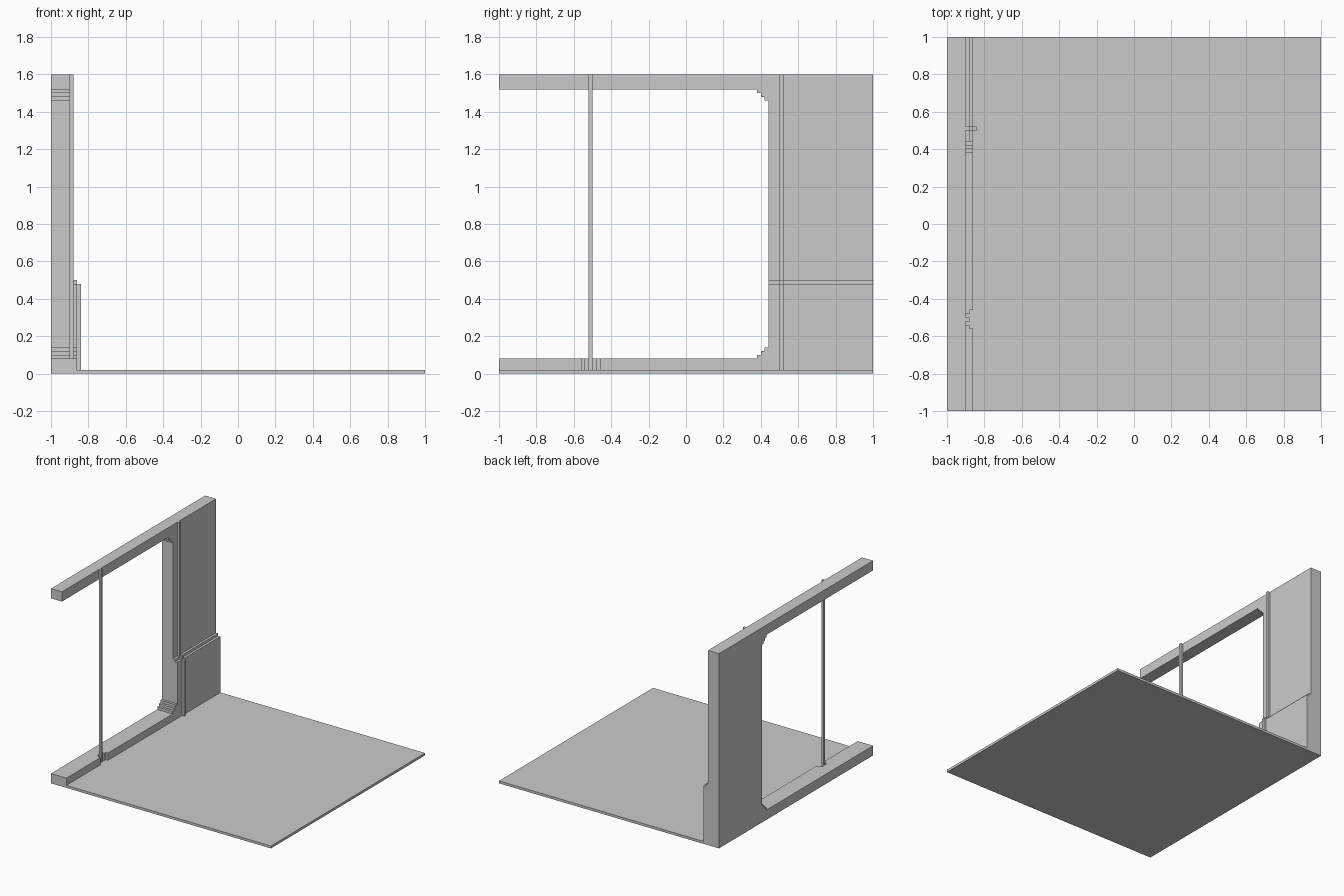
import bpy, bmesh

if "Cube" in bpy.data.objects:
    bpy.data.objects.remove(bpy.data.objects["Cube"])

FLOOR = 0.02     # floor thickness
SILL = 0.08      # top of the low sill
TOP = 1.6        # wall height
LINTEL = 1.52    # underside of the top beam


def prism(name, profile, x0, x1):
    """Extrude a (y, z) outline along x."""
    bm = bmesh.new()
    face = bm.faces.new([bm.verts.new((x0, y, z)) for y, z in profile])
    new = bmesh.ops.extrude_face_region(bm, geom=[face])["geom"]
    verts = [v for v in new if isinstance(v, bmesh.types.BMVert)]
    bmesh.ops.translate(bm, verts=verts, vec=(x1 - x0, 0, 0))
    bmesh.ops.recalc_face_normals(bm, faces=bm.faces)
    mesh = bpy.data.meshes.new(name)
    bm.to_mesh(mesh)
    bm.free()
    obj = bpy.data.objects.new(name, mesh)
    bpy.context.collection.objects.link(obj)
    return obj


def box(name, x0, x1, y0, y1, z0, z1):
    return prism(name, [(y0, z0), (y1, z0), (y1, z1), (y0, z1)], x0, x1)


def stair(z, direction):
    """Stepped corner of the opening, from the jamb inward."""
    pts = [(0.44, z + direction * 0.06)]
    for i in range(3):
        y = 0.42 - i * 0.02
        pts += [(y, z + direction * (0.06 - i * 0.02)),
                (y, z + direction * (0.04 - i * 0.02))]
    return pts


# Floor slab
box("floor", -0.9, 1, -1, 1, 0, FLOOR)

# Wall with the large opening
low = stair(SILL, 1)
high = stair(LINTEL, -1)
prism("wall", [(-1, 0), (1, 0), (1, TOP), (-1, TOP), (-1, LINTEL)]
      + high[::-1] + low + [(-1, SILL)], -1, -0.9)

# Two wainscot layers, each running on as a sill that is notched at the pole
for name, x, top, gap in (("inner", -0.9, 0.5, 0.03), ("outer", -0.88, 0.48, 0.05)):
    near, far = -0.51 + gap, -0.51 - gap
    prism(name + "_wainscot",
          [(near, FLOOR), (1, FLOOR), (1, top), (0.44, top)] + low + [(near, SILL)],
          x, x + 0.02)
    box(name + "_sill_end", x, x + 0.02, -1, far, FLOOR, SILL)

# Raised batten that follows the steps of the wainscot
batten = [(-0.9, 0.5, TOP), (-0.88, 0.48, 0.5), (-0.86, FLOOR, 0.48)]
for i, (x, z0, z1) in enumerate(batten):
    box(f"batten_{i + 1}", x, x + 0.02, 0.5, 0.52, z0, z1)

# Thin pole across the opening
box("pole", -0.9, -0.88, -0.52, -0.5, FLOOR, TOP)
